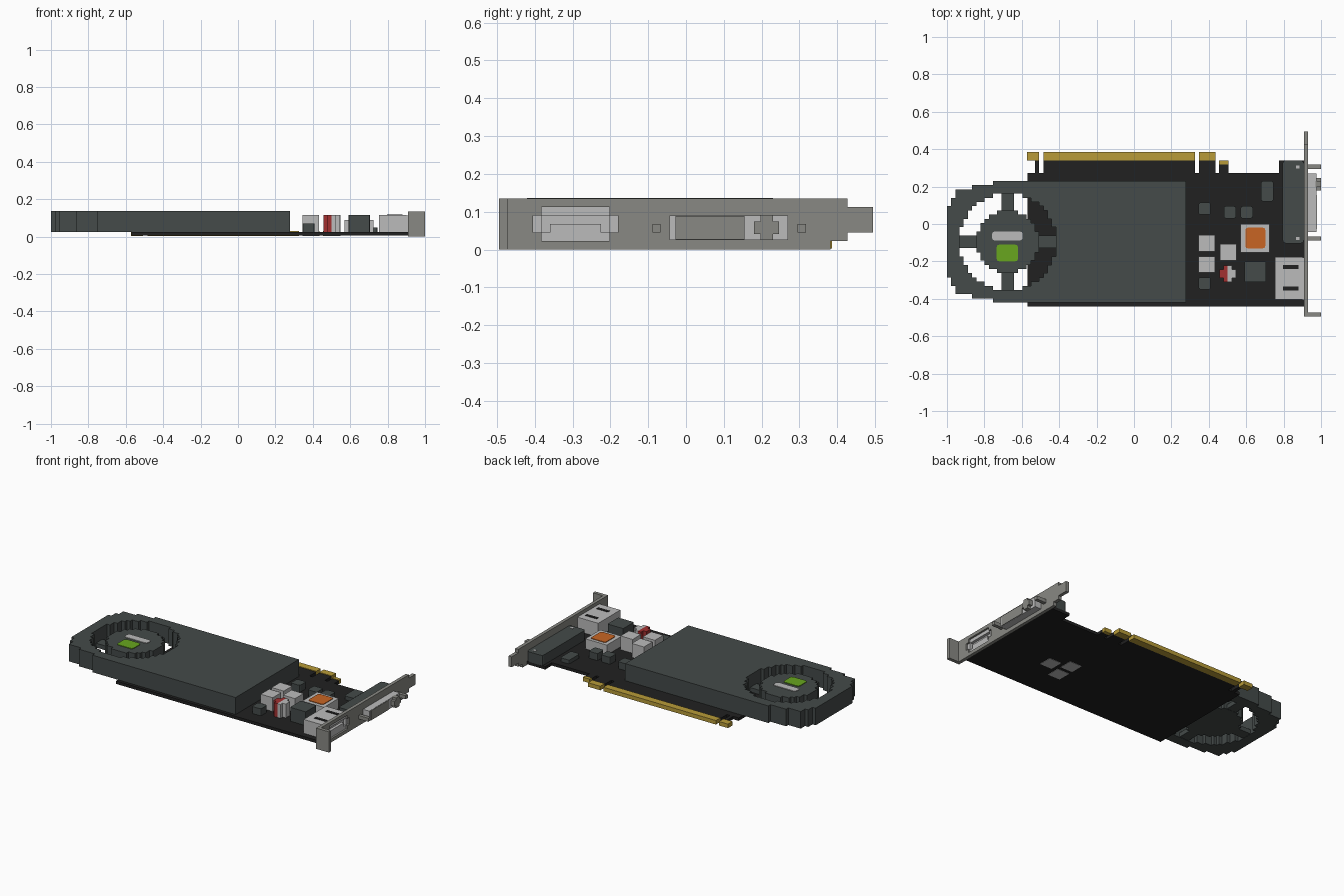
import bpy
import bmesh
import math
from mathutils import Vector

if "Cube" in bpy.data.objects:
    bpy.data.objects.remove(bpy.data.objects["Cube"], do_unlink=True)


def material(name, rgb):
    m = bpy.data.materials.new(name)
    m.use_nodes = True
    m.diffuse_color = (*rgb, 1)
    m.node_tree.nodes["Principled BSDF"].inputs["Base Color"].default_value = (*rgb, 1)
    return m


SLATE = material("slate grey", (0.058, 0.069, 0.067))
BLACK = material("board black", (0.015, 0.015, 0.015))
GOLD = material("contact gold", (0.48, 0.33, 0.04))
LIGHT = material("light grey", (0.50, 0.50, 0.50))
STEEL = material("bracket grey", (0.25, 0.25, 0.23))
GREEN = material("green", (0.14, 0.38, 0.013))
ORANGE = material("orange", (0.58, 0.13, 0.017))
RED = material("red", (0.36, 0.03, 0.03))


def finish(name, bm, mat):
    bmesh.ops.recalc_face_normals(bm, faces=bm.faces[:])
    mesh = bpy.data.meshes.new(name)
    bm.to_mesh(mesh)
    bm.free()
    mesh.materials.append(mat)
    obj = bpy.data.objects.new(name, mesh)
    bpy.context.collection.objects.link(obj)
    return obj


def box(name, mat, x, y, z, cut=0):
    """Box from three ranges; cut chamfers the upright edges."""
    bm = bmesh.new()
    bmesh.ops.create_cube(bm, size=1)
    for v in bm.verts:
        v.co = Vector([r[0] if c < 0 else r[1] for r, c in zip((x, y, z), v.co)])
    if cut:
        upright = [e for e in bm.edges
                   if abs(e.verts[0].co.z - e.verts[1].co.z) > 1e-6]
        bmesh.ops.bevel(bm, geom=upright, offset=cut, segments=2, profile=0.5, affect='EDGES')
    return finish(name, bm, mat)


def blocks(name, mat, cell, start, size, inside, depth, along_x=False):
    """Extrude a grid pattern of square cells between two depths."""
    bm = bmesh.new()

    def quad(*points):
        bm.faces.new([bm.verts.new((w, u, v) if along_x else (u, v, w))
                      for u, v, w in points])

    def filled(i, j):
        return 0 <= i < size[0] and 0 <= j < size[1] and inside(i, j)

    lo, hi = depth
    for i in range(size[0]):
        for j in range(size[1]):
            if not filled(i, j):
                continue
            u, v = start[0] + i * cell, start[1] + j * cell
            corners = [(u, v), (u + cell, v), (u + cell, v + cell), (u, v + cell)]
            for w in depth:
                quad(*[(*c, w) for c in corners])
            for k, (di, dj) in enumerate(((0, -1), (1, 0), (0, 1), (-1, 0))):
                if not filled(i + di, j + dj):
                    a, b = corners[k], corners[(k + 1) % 4]
                    quad((*a, lo), (*b, lo), (*b, hi), (*a, hi))
    bmesh.ops.remove_doubles(bm, verts=bm.verts[:], dist=1e-5)
    bmesh.ops.recalc_face_normals(bm, faces=bm.faces[:])
    bmesh.ops.dissolve_limit(bm, angle_limit=0.01, verts=bm.verts[:], edges=bm.edges[:])
    return finish(name, bm, mat)


# Cooler shroud with stepped round end and fan opening
CELL = 0.0224
MID = 14
CORNER = (-1, -0.42)


def radius(i, j):
    return math.hypot(i - MID, j - MID)


def shroud_cell(i, j):
    half = 8 if i < 1 else 10 if i < 2 else 12 if i < 6 else 13 if i < 11 else 14
    return abs(j - MID) <= half and radius(i, j) > 11.6


def spoke_cell(i, j):
    return 7 < radius(i, j) < 12.5 and min(abs(i - MID), abs(j - MID)) <= 1


blocks("cooler_shroud", SLATE, CELL, CORNER, (57, 29), shroud_cell, (0.025, 0.136))
blocks("fan_hub", SLATE, CELL, CORNER, (29, 29),
       lambda i, j: radius(i, j) < 7.5, (0.026, 0.125))
blocks("fan_spokes", SLATE, CELL, CORNER, (29, 29), spoke_cell, (0.027, 0.055))
box("hub_light_badge", LIGHT, (-0.76, -0.595), (-0.088, -0.04), (0.124, 0.129), 0.015)
box("hub_green_badge", GREEN, (-0.735, -0.62), (-0.2, -0.11), (0.124, 0.129), 0.015)

# Circuit board, with tabs along the back edge
BOARD_Z = (0.006, 0.025)
box("circuit_board", BLACK, (-0.57, 0.908), (-0.44, 0.272), BOARD_Z)
box("bracket_tab", BLACK, (0.775, 0.908), (0.272, 0.34), BOARD_Z)
box("latch_tab", BLACK, (0.455, 0.505), (0.272, 0.317), BOARD_Z)
box("latch_contact", GOLD, (0.455, 0.505), (0.317, 0.34), (0.003, 0.029))
for tab, gold in (((-0.53, -0.508), (-0.573, -0.508)),
                  ((-0.485, 0.325), (-0.485, 0.325)),
                  ((0.347, 0.435), (0.347, 0.435))):
    box("edge_tab", BLACK, tab, (0.272, 0.34), BOARD_Z)
    box("edge_contacts", GOLD, gold, (0.34, 0.386), (0.003, 0.029))

# Light capacitors passing through the board
for x, y in ((0.345, -0.147), (0.345, -0.26), (0.46, -0.195)):
    box("capacitor", LIGHT, (x, x + 0.087), (y, y + 0.087), (0.004, 0.115))

# Small dark chips
for x, y in ((0.345, 0.05), (0.48, 0.03), (0.57, 0.03), (0.345, -0.35)):
    box("small_chip", SLATE, (x, x + 0.065), (y, y + 0.065), (0.025, 0.07), 0.01)
box("long_chip", SLATE, (0.68, 0.745), (0.12, 0.23), (0.025, 0.05), 0.01)
box("tall_chip", SLATE, (0.592, 0.705), (-0.31, -0.2), (0.025, 0.115), 0.004)

# Processor with coloured cap
box("processor", LIGHT, (0.57, 0.725), (-0.153, 0.0), (0.025, 0.09))
box("processor_cap", ORANGE, (0.595, 0.702), (-0.13, -0.02), (0.089, 0.094), 0.012)


# Two-tone round capacitor
def cross_cell(i, j):
    return min(abs(i - 1.5), abs(j - 1.5)) < 1


box_start = (0.456, -0.311)
blocks("round_capacitor_red", RED, 0.0225, box_start, (4, 4),
       lambda i, j: i < 2 and cross_cell(i, j), (0.025, 0.115))
blocks("round_capacitor_light", LIGHT, 0.0225, box_start, (4, 4),
       lambda i, j: i > 1 and cross_cell(i, j), (0.025, 0.115))

# Mounting bracket with a socket opening
UNIT = 0.0225


def socket_cell(i, j):
    return 1 <= j <= 4 and (4 <= i <= 13 if j in (2, 3) else 5 <= i <= 12)


def plate_cell(i, j):
    outline = i < 39 or (i < 41 and j >= 1) or 2 <= j <= 4
    return outline and not socket_cell(i, j)


blocks("bracket_plate", STEEL, UNIT, (-0.495, 0), (44, 6), plate_cell, (0.908, 0.93), True)
box("bracket_flap", STEEL, (0.93, 1.0), (-0.495, -0.4725), (0, 0.135))

# Wide video socket: housing, slotted face and top slots
box("video_socket", LIGHT, (0.755, 0.9), (-0.403, -0.176), (0.025, 0.115))
blocks("video_socket_face", LIGHT, UNIT, (-0.405, UNIT), (10, 4),
       lambda i, j: not ((j == 2 and 1 <= i <= 8) or (j == 1 and i in (1, 8))),
       (0.9, 0.918), True)
for y in (-0.355, -0.24):
    box("socket_slot", BLACK, (0.797, 0.88), (y, y + 0.02), (0.113, 0.118))

# Long monitor connector with bolts
box("connector_body", SLATE, (0.795, 0.908), (-0.103, 0.34), (0.025, 0.09), 0.015)
box("connector_shell", LIGHT, (0.93, 0.975), (-0.043, 0.27), (0.025, 0.09))
box("connector_face", STEEL, (0.973, 0.979), (-0.028, 0.155), (0.026, 0.089))
blocks("round_plug", STEEL, 0.0165, (0.18, 0.025), (4, 4), cross_cell, (0.97, 1.0), True)
for y in (-0.078, 0.306):
    box("bolt", STEEL, (0.92, 1.0), (y - 0.011, y + 0.011), (0.045, 0.068))
    box("bolt_nut", LIGHT, (0.865, 0.885), (y - 0.008, y + 0.008), (0.086, 0.092))
